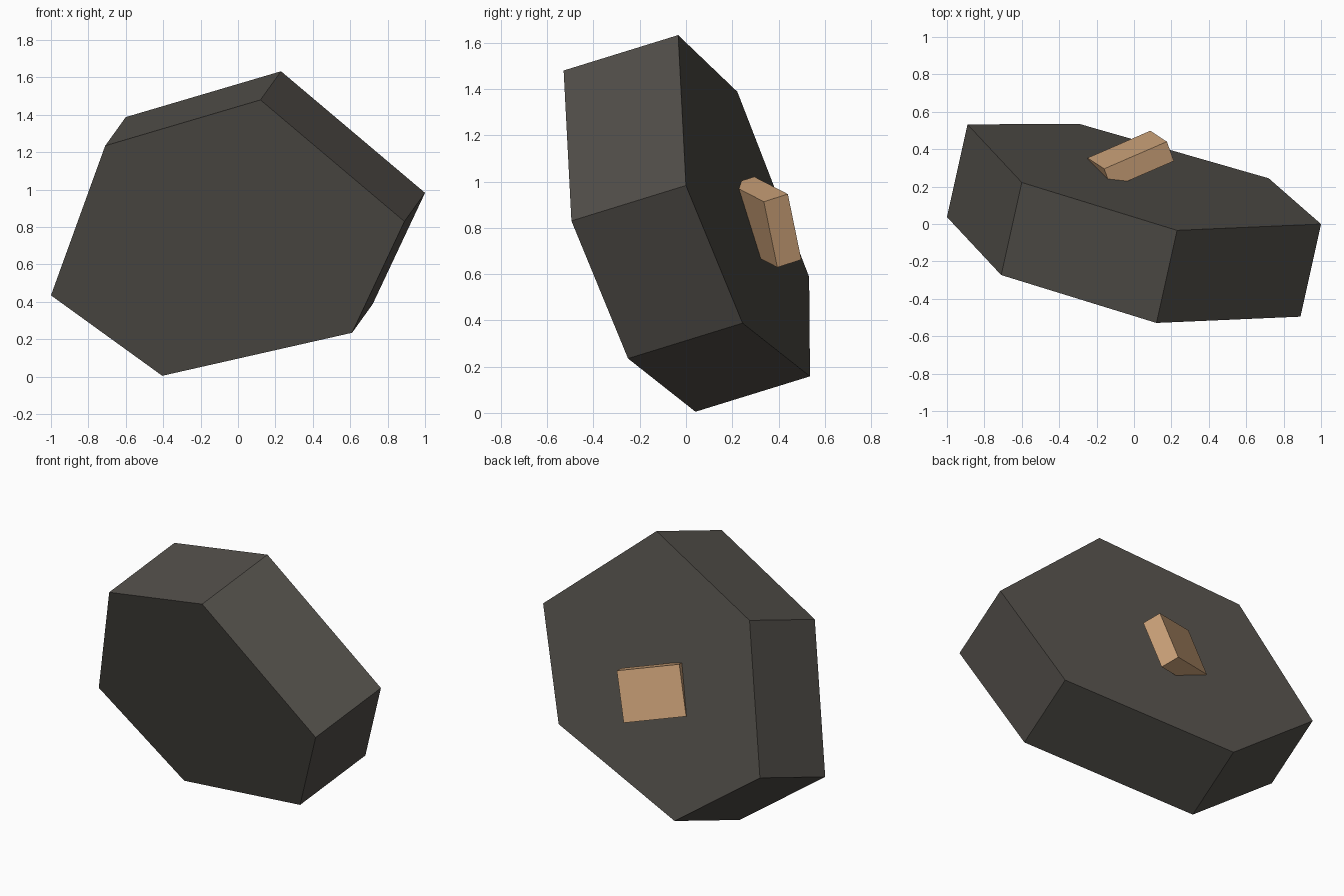
import bpy, bmesh
from mathutils import Vector, Matrix

if "Cube" in bpy.data.objects:
    bpy.data.objects.remove(bpy.data.objects["Cube"])


def add_object(name, bm, color):
    bmesh.ops.recalc_face_normals(bm, faces=bm.faces)
    mesh = bpy.data.meshes.new(name)
    bm.to_mesh(mesh)
    bm.free()
    mat = bpy.data.materials.new(name + "_colour")
    mat.diffuse_color = color
    mat.use_nodes = True
    mat.node_tree.nodes["Principled BSDF"].inputs["Base Color"].default_value = mat.diffuse_color
    mesh.materials.append(mat)
    obj = bpy.data.objects.new(name, mesh)
    bpy.context.collection.objects.link(obj)
    return obj


# Tilted six-sided slab: outline in front view, laid on a plane, then extruded
axis = Vector((0.1075, 0.495, 0.153))
outline = [(0.12, 1.48), (0.89, 0.83), (0.61, 0.235),
           (-0.405, 0.005), (-1.0, 0.435), (-0.71, 1.235)]
bm = bmesh.new()
verts = [bm.verts.new((x, (-0.0225 - axis.x * x - axis.z * z) / axis.y, z))
         for x, z in outline]
face = bm.faces.new(verts)
result = bmesh.ops.extrude_face_region(bm, geom=[face], use_keep_orig=True)
moved = [g for g in result["geom"] if isinstance(g, bmesh.types.BMVert)]
bmesh.ops.translate(bm, verts=moved, vec=Vector((0.11, 0.495, 0.153)))
add_object("stone_slab", bm, (0.085, 0.078, 0.068, 1))

# Small wooden block, tilted and partly sunk into the back of the slab
u = Vector((-0.335, -0.145, 0.075)).normalized()
v = Vector((-0.085, 0.06, -0.285))
v = (v - u * v.dot(u)).normalized()
w = u.cross(v)
rotation = Matrix((u, v, w)).transposed().to_4x4()
bm = bmesh.new()
bmesh.ops.create_cube(bm, size=1, matrix=Matrix.Translation((-0.0175, 0.345, 0.825))
                      @ rotation @ Matrix.Diagonal((0.373, 0.303, 0.115, 1)))
add_object("wooden_block", bm, (0.6, 0.36, 0.19, 1))
